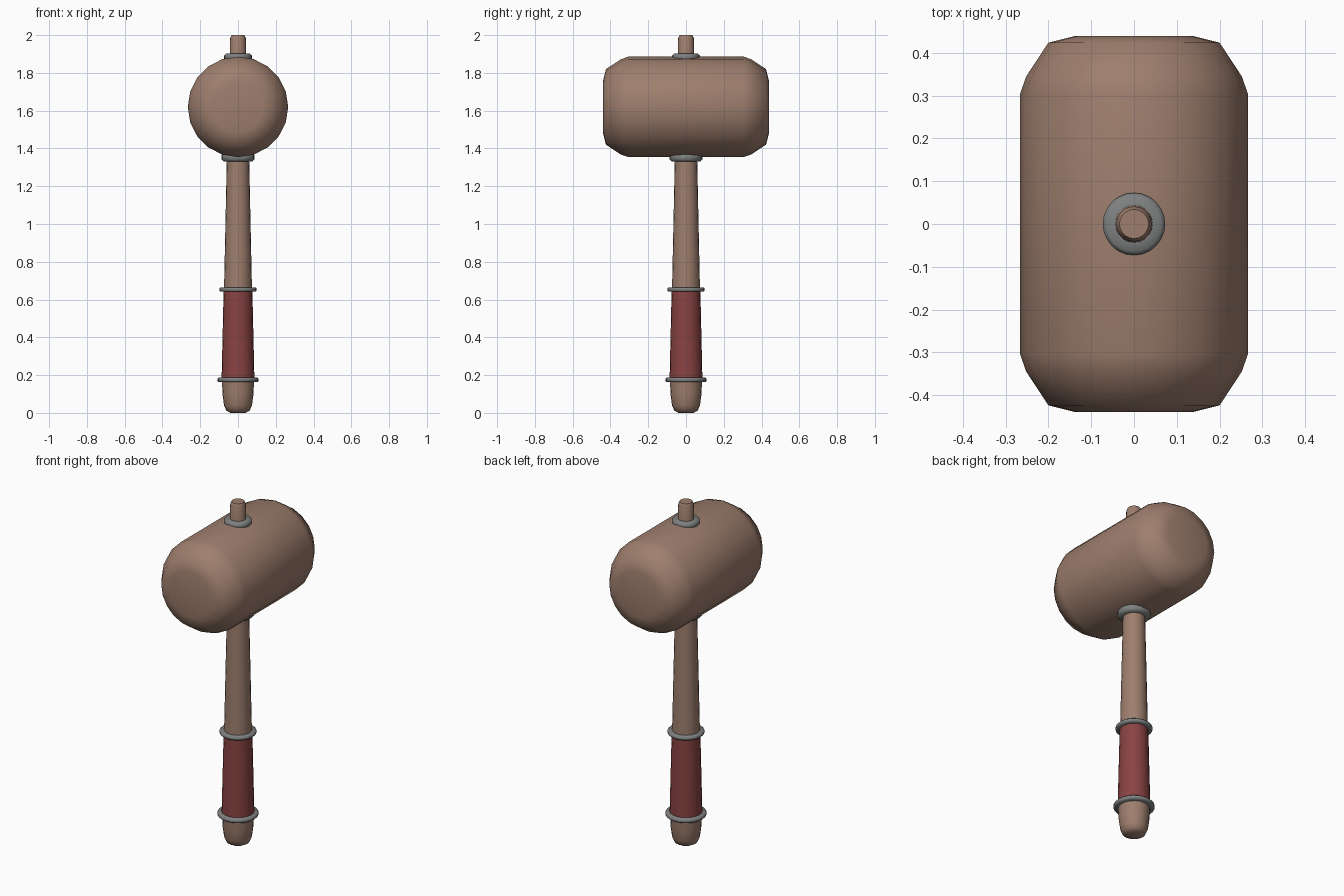
import bpy, bmesh, math
from mathutils import Matrix

if "Cube" in bpy.data.objects:
    bpy.data.objects.remove(bpy.data.objects["Cube"], do_unlink=True)


def material(name, rgb):
    m = bpy.data.materials.new(name)
    m.use_nodes = True
    m.diffuse_color = (*rgb, 1)
    m.node_tree.nodes["Principled BSDF"].inputs["Base Color"].default_value = (*rgb, 1)
    return m


wood = material("brown wood", (0.34, 0.21, 0.155))
leather = material("red leather", (0.25, 0.055, 0.055))
metal = material("grey metal", (0.21, 0.22, 0.22))


def lathe(name, profile, mat, sides, closed=False, matrix=Matrix(), angle=50):
    """Spin (radius, height) points round z; cap the ends unless the profile is a loop."""
    bm = bmesh.new()
    rings = [[bm.verts.new((r * math.cos(2 * math.pi * i / sides),
                            r * math.sin(2 * math.pi * i / sides), z))
              for i in range(sides)] for r, z in profile]
    pairs = list(zip(rings, rings[1:]))
    if closed:
        pairs.append((rings[-1], rings[0]))
    else:
        bm.faces.new(rings[0])
        bm.faces.new(rings[-1])
    for a, b in pairs:
        for i in range(sides):
            j = (i + 1) % sides
            bm.faces.new((a[i], a[j], b[j], b[i]))
    bmesh.ops.recalc_face_normals(bm, faces=bm.faces)
    bm.transform(matrix)
    mesh = bpy.data.meshes.new(name)
    bm.to_mesh(mesh)
    bm.free()
    mesh.materials.append(mat)
    obj = bpy.data.objects.new(name, mesh)
    bpy.context.collection.objects.link(obj)
    bpy.ops.object.select_all(action="DESELECT")
    obj.select_set(True)
    bpy.context.view_layer.objects.active = obj
    bpy.ops.object.shade_smooth_by_angle(angle=math.radians(angle))
    return obj


def collar(name, inner, outer, low, high):
    """Metal ring with a rounded outer edge."""
    c = (high - low) * 0.25
    lathe(name, [(inner, low), (outer - c, low), (outer, low + c),
                 (outer, high - c), (outer - c, high), (inner, high)],
          metal, 24, closed=True)


# Barrel-shaped head lying along y, with rounded rims
half = [(0.135, 0.44), (0.2, 0.424), (0.252, 0.345), (0.266, 0.305)]
barrel = [(r, -y) for r, y in half] + half[::-1]
lathe("hammer_head", barrel, wood, 20,
      matrix=Matrix.Translation((0, 0, 1.62)) @ Matrix.Rotation(math.pi / 2, 4, "X"))

# Handle: pommel, wrapped grip, tapering shaft and the peg above the head
lathe("pommel", [(0.04, 0), (0.062, 0.012), (0.074, 0.04), (0.082, 0.1), (0.085, 0.175)], wood, 20)
lathe("grip", [(0.087, 0.175), (0.076, 0.652)], leather, 20)
lathe("shaft", [(0.074, 0.652), (0.058, 1.4)], wood, 20)
lathe("top_peg", [(0.045, 1.85), (0.041, 1.985), (0.034, 2.0)], wood, 20)

# Metal rings
collar("lower_grip_ring", 0.07, 0.109, 0.163, 0.187)
collar("upper_grip_ring", 0.06, 0.098, 0.642, 0.664)
collar("neck_collar", 0.045, 0.087, 1.33, 1.375)
collar("peg_collar", 0.035, 0.073, 1.865, 1.902)
